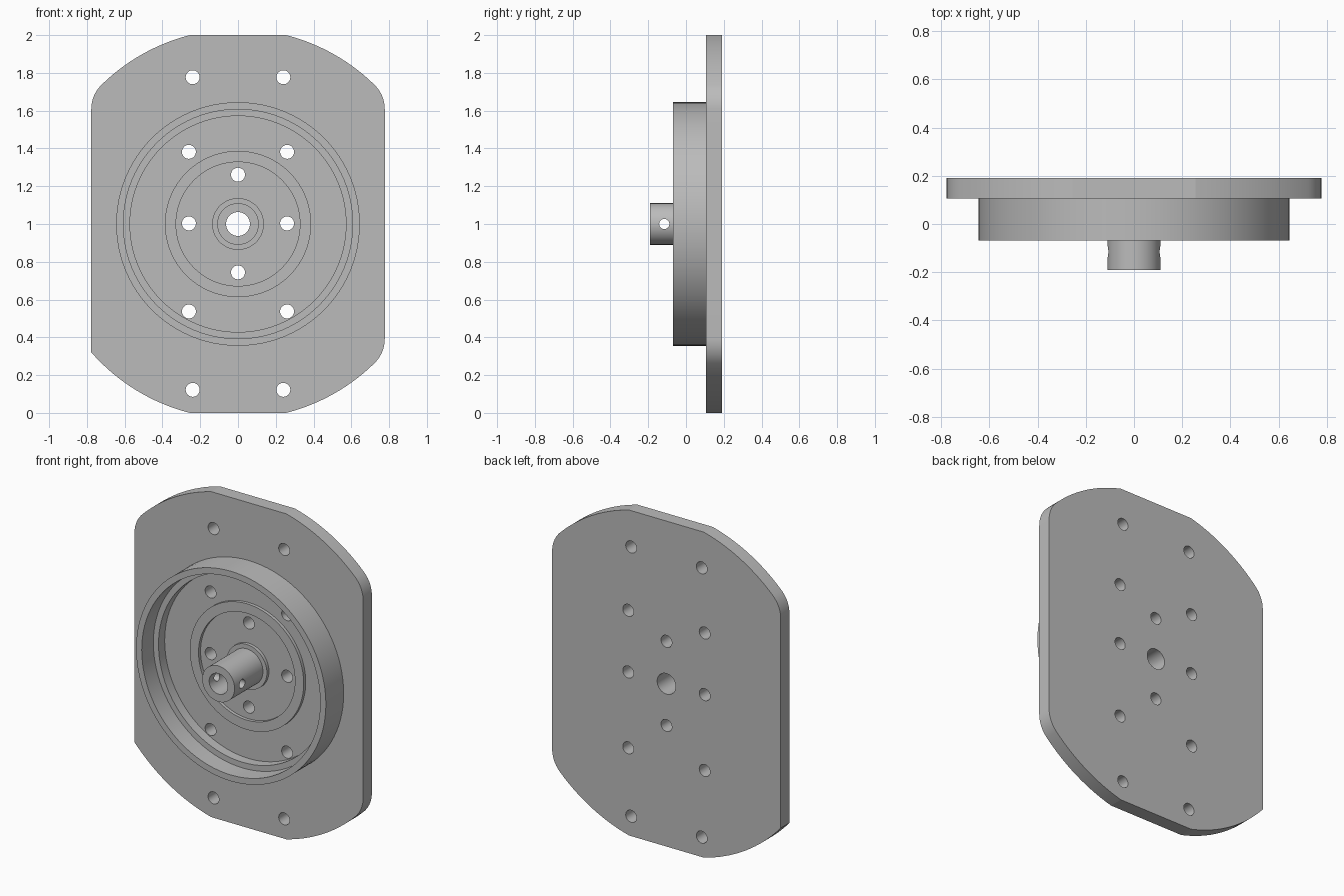
import bpy, bmesh, math
from mathutils import Matrix, Vector

cube = bpy.data.objects.get("Cube")
if cube:
    bpy.data.objects.remove(cube, do_unlink=True)

HALF_W, ARC_R, FILLET = 0.777, 1.032, 0.18
FRONT, BACK, MID_Z = 0.105, 0.19, 1.0

metal = bpy.data.materials.new("grey metal")
metal.use_nodes = True
GREY = (0.5, 0.5, 0.5, 1)
metal.diffuse_color = GREY
metal.node_tree.nodes["Principled BSDF"].inputs["Base Color"].default_value = GREY


def finish(name, bm):
    bmesh.ops.recalc_face_normals(bm, faces=bm.faces)
    mesh = bpy.data.meshes.new(name)
    bm.to_mesh(mesh)
    bm.free()
    obj = bpy.data.objects.new(name, mesh)
    mesh.materials.append(metal)
    bpy.context.collection.objects.link(obj)
    return obj


def activate(obj):
    bpy.ops.object.select_all(action='DESELECT')
    obj.select_set(True)
    bpy.context.view_layer.objects.active = obj


def smooth(obj):
    activate(obj)
    bpy.ops.object.shade_smooth_by_angle(angle=math.radians(12.5))


def lathe(name, profile, steps=96):
    """Revolve a closed (radius, y) profile around the plate axis."""
    bm = bmesh.new()
    rings = []
    for i in range(steps):
        a = math.tau * i / steps
        rings.append([bm.verts.new((r * math.cos(a), y, MID_Z + r * math.sin(a)))
                      for r, y in profile])
    n = len(profile)
    for i in range(steps):
        p, q = rings[i], rings[(i + 1) % steps]
        for j in range(n):
            k = (j + 1) % n
            bm.faces.new((p[j], p[k], q[k], q[j]))
    return finish(name, bm)


def drill(obj, holes, axis):
    """Cut (x, y, z, radius, segments) round holes along an axis."""
    bm = bmesh.new()
    rot = Matrix.Rotation(math.pi / 2, 4, axis)
    for x, y, z, r, seg in holes:
        bmesh.ops.create_cone(bm, cap_ends=True, segments=seg, radius1=r, radius2=r,
                              depth=0.5, matrix=Matrix.Translation((x, y, z)) @ rot)
    cutter = finish("hole_cutter", bm)
    cutter.hide_render = True
    mod = obj.modifiers.new("holes", 'BOOLEAN')
    mod.operation, mod.solver, mod.object = 'DIFFERENCE', 'EXACT', cutter
    activate(obj)
    bpy.ops.object.modifier_apply(modifier=mod.name)
    bpy.data.objects.remove(cutter, do_unlink=True)


def arc(cx, cz, r, a0, a1, steps):
    return [(cx + r * math.cos(a0 + (a1 - a0) * i / steps),
             cz + r * math.sin(a0 + (a1 - a0) * i / steps)) for i in range(steps + 1)]


def corner(rounded):
    """One quarter of the plate outline, from the side up to the flat end."""
    top = math.asin(1 / ARC_R)
    if not rounded:
        return arc(0, 0, ARC_R, math.acos(HALF_W / ARC_R), top, 16)
    cx = HALF_W - FILLET
    cz = math.sqrt((ARC_R - FILLET) ** 2 - cx ** 2)
    meet = math.atan2(cz, cx)
    return arc(cx, cz, FILLET, 0, meet, 10) + arc(0, 0, ARC_R, meet, top, 14)[1:]


# Base plate: three rounded corners and one sharp corner
outline = []
for sx, sz, rounded in ((1, 1, True), (-1, 1, True), (-1, -1, False), (1, -1, True)):
    pts = [(sx * x, sz * z) for x, z in corner(rounded)]
    outline += pts if sx * sz > 0 else pts[::-1]
bm = bmesh.new()
face = bm.faces.new([bm.verts.new((x, FRONT, MID_Z + z)) for x, z in outline])
side = bmesh.ops.extrude_face_region(bm, geom=[face], use_keep_orig=True)
bmesh.ops.translate(bm, vec=Vector((0, BACK - FRONT, 0)),
                    verts=[v for v in side["geom"] if isinstance(v, bmesh.types.BMVert)])
plate = finish("base_plate", bm)

# Screw holes and centre bore
holes = [(0, FRONT, MID_Z, 0.063, 96)]
holes += [(s * 0.24, FRONT, z, 0.037, 32) for s in (-1, 1) for z in (1.777, 0.122)]
holes += [(s * 0.26, FRONT, z, 0.037, 32) for s in (-1, 1) for z in (1.382, 1.003, 0.537)]
holes += [(0, FRONT, z, 0.037, 32) for z in (1.261, 0.744)]
drill(plate, holes, 'X')
smooth(plate)

# Tall outer rim with an inner step
smooth(lathe("outer_rim", [(0.645, FRONT), (0.645, -0.068), (0.607, -0.068),
                           (0.607, 0.045), (0.572, 0.045), (0.572, FRONT)]))

# Low raised ring
smooth(lathe("inner_ring", [(0.387, FRONT), (0.387, 0.085), (0.328, 0.085), (0.328, FRONT)]))

# Hollow hub with a small collar and a cross pin hole
hub = lathe("hub", [(0.137, FRONT), (0.137, 0.085), (0.11, 0.085),
                    (0.11, -0.19), (0.063, -0.19), (0.063, FRONT)])
drill(hub, [(0, -0.115, MID_Z, 0.027, 32)], 'Y')
smooth(hub)
